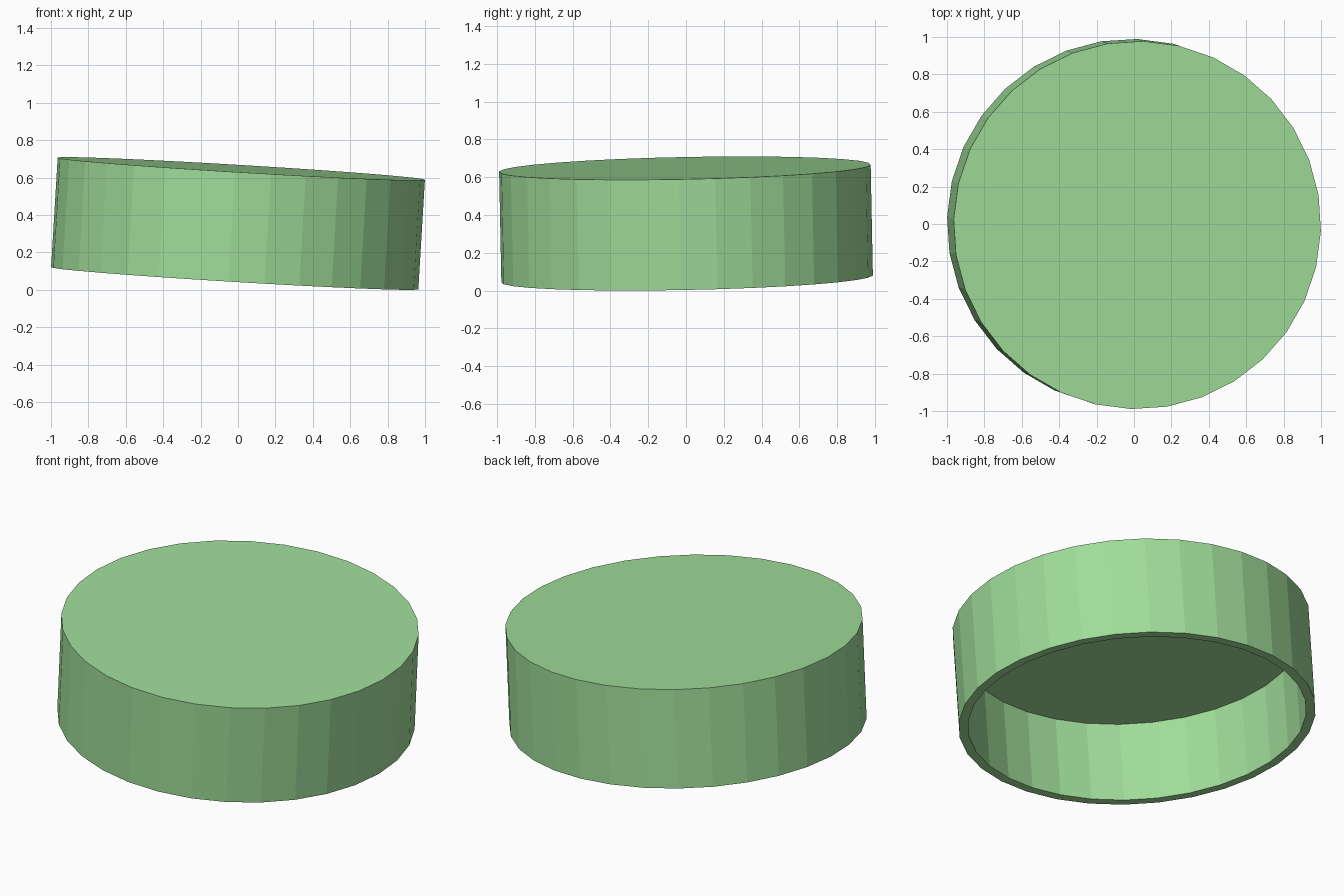
import bpy, bmesh, math
from mathutils import Vector, Matrix

if "Cube" in bpy.data.objects:
    bpy.data.objects.remove(bpy.data.objects["Cube"])

RADIUS, HEIGHT, WALL, DEPTH, SIDES = 0.984, 0.587, 0.052, 0.475, 32

# Solid low-poly drum
bm = bmesh.new()
bmesh.ops.create_cone(bm, cap_ends=True, segments=SIDES, radius1=RADIUS,
                      radius2=RADIUS, depth=HEIGHT)
bm.normal_update()

# Hollow it from below: inset the bottom cap, then push it upwards
bottom = min(bm.faces, key=lambda f: f.calc_center_median().z)
bmesh.ops.inset_region(bm, faces=[bottom], thickness=WALL, use_even_offset=True)
pushed = bmesh.ops.extrude_discrete_faces(bm, faces=[bottom])["faces"][0]
bmesh.ops.translate(bm, verts=pushed.verts[:], vec=(0, 0, DEPTH))

# Slight twist and lean
lean = Vector((0, 0, 1)).rotation_difference(Vector((0.06, -0.02, 1)))
bm.transform(lean.to_matrix().to_4x4() @ Matrix.Rotation(math.radians(-1.9), 4, 'Z'))

# Rest on the floor
low = min(v.co.z for v in bm.verts)
bmesh.ops.translate(bm, verts=bm.verts[:], vec=(0, 0, -low))
bmesh.ops.recalc_face_normals(bm, faces=bm.faces[:])

mesh = bpy.data.meshes.new("round_lid")
bm.to_mesh(mesh)
bm.free()
lid = bpy.data.objects.new("round_lid", mesh)
bpy.context.collection.objects.link(lid)

# Green finish
green = bpy.data.materials.new("green")
green.diffuse_color = (0.35, 0.72, 0.32, 1)
green.use_nodes = True
green.node_tree.nodes["Principled BSDF"].inputs["Base Color"].default_value = green.diffuse_color
mesh.materials.append(green)
